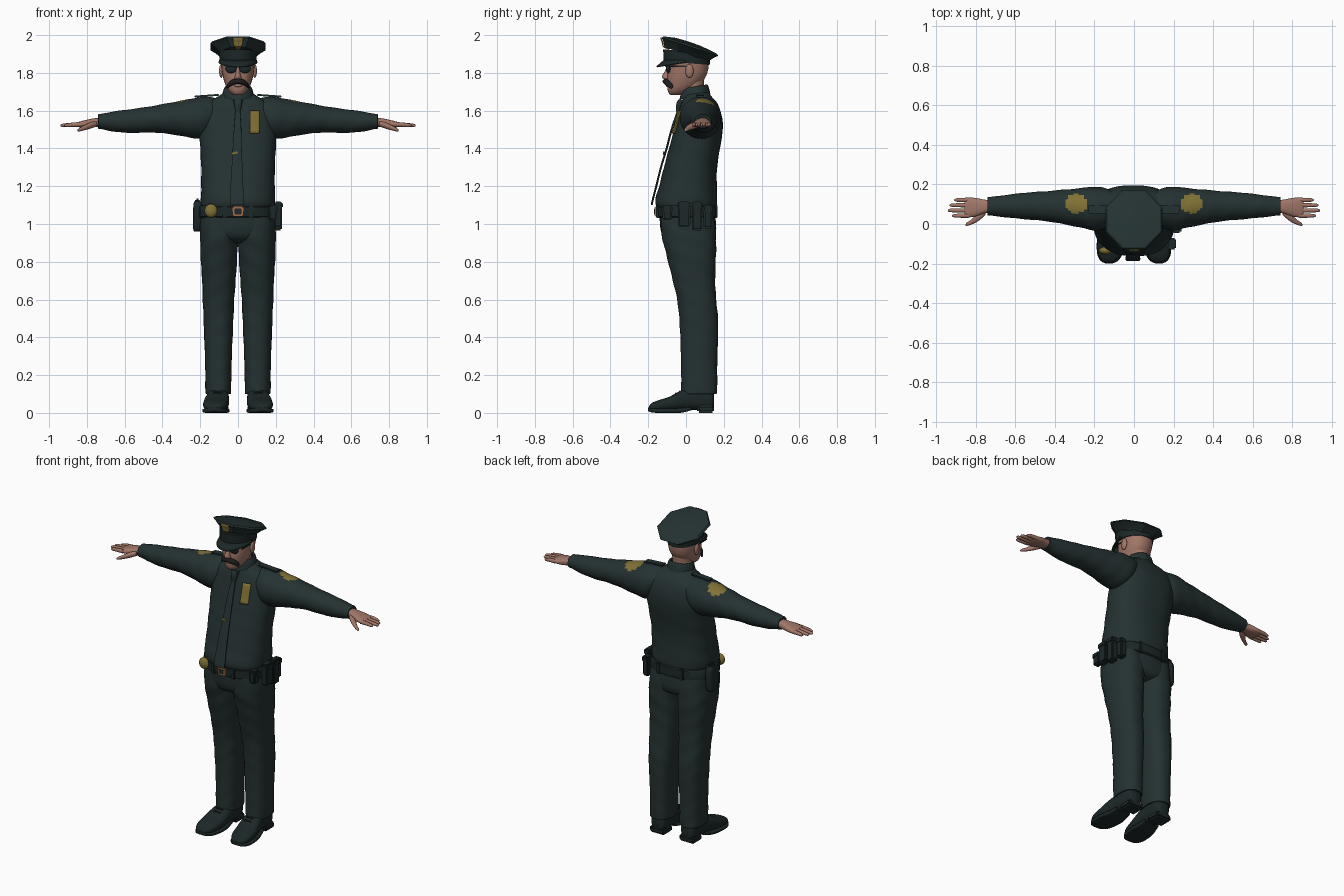
import bpy, bmesh, math
from mathutils import Vector
from mathutils.bvhtree import BVHTree


def material(name, rgb):
    m = bpy.data.materials.new(name)
    m.diffuse_color = (*rgb, 1)
    return m


UNIFORM = material("dark_green_cloth", (0.018, 0.031, 0.031))
LEATHER = material("black_leather", (0.012, 0.021, 0.021))
SKIN = material("skin", (0.36, 0.185, 0.14))
GOLD = material("dull_gold", (0.22, 0.165, 0.035))
COPPER = material("copper_buckle", (0.38, 0.15, 0.06))
HAIR = material("black_hair", (0.012, 0.012, 0.013))
GLASS = material("dark_lens", (0.012, 0.022, 0.024))


def finish(name, bm, mats, angle=40):
    bmesh.ops.recalc_face_normals(bm, faces=bm.faces)
    me = bpy.data.meshes.new(name)
    bm.to_mesh(me)
    bm.free()
    me.shade_smooth()
    me.set_sharp_from_angle(angle=math.radians(angle))
    for m in mats:
        me.materials.append(m)
    ob = bpy.data.objects.new(name, me)
    bpy.context.collection.objects.link(ob)
    return ob


def catmull(p, k):
    """Smoothly interpolate ring parameters, k steps per span."""
    out = []
    for i in range(len(p) - 1):
        q = [p[max(i - 1, 0)], p[i], p[i + 1], p[min(i + 2, len(p) - 1)]]
        for j in range(k):
            t = j / k
            out.append([0.5 * (2 * b + (c - a) * t + (2 * a - 5 * b + 4 * c - d) * t * t
                               + (3 * b - a - 3 * c + d) * t ** 3) for a, b, c, d in zip(*q)])
    return out + [list(p[-1])]


def loft(name, rings, axis, mat, n=24, k=4, p=2.0, tilt=0.0, side=1, wave=0.0,
         caps=True, angle=40, extra=None, rule=None):
    """Rings are (position on axis, a min, a max, b min, b max), superellipse sections."""
    bm = bmesh.new()
    loops = []
    for t, a0, a1, b0, b1 in catmull(rings, k):
        loop = []
        for i in range(n):
            w = 2 * math.pi * (i + 0.5) / n
            c, s = math.cos(w), math.sin(w)
            f = 1 + wave * math.sin(55 * t + 3 * w)
            a = (a0 + a1) / 2 + f * (a1 - a0) / 2 * math.copysign(abs(c) ** (2 / p), c)
            b = (b0 + b1) / 2 + f * (b1 - b0) / 2 * math.copysign(abs(s) ** (2 / p), s)
            co = {'x': (t, a, b), 'y': (a, t, b), 'z': (a, b, t - tilt * b)}[axis]
            loop.append(bm.verts.new((co[0] * side, co[1], co[2])))
        loops.append(loop)
    for u, v in zip(loops, loops[1:]):
        for i in range(n):
            j = (i + 1) % n
            bm.faces.new((u[i], u[j], v[j], v[i]))
    if caps:
        bm.faces.new(loops[0])
        bm.faces.new(loops[-1])
    if rule:
        for f in bm.faces:
            f.material_index = int(rule(f.calc_center_median()))
    return finish(name, bm, [mat] + ([extra] if extra else []), angle)


def box(name, c, size, mat, rot_y=0.0, bevel=0.008):
    bm = bmesh.new()
    bmesh.ops.create_cube(bm, size=1)
    for v in bm.verts:
        v.co = Vector([v.co[i] * size[i] for i in range(3)])
    if bevel:
        bmesh.ops.bevel(bm, geom=bm.edges[:], offset=bevel, segments=2, affect='EDGES')
    ob = finish(name, bm, [mat])
    ob.location, ob.rotation_euler = c, (0, rot_y, 0)
    return ob


def ball(name, c, r, mat):
    bm = bmesh.new()
    bmesh.ops.create_uvsphere(bm, u_segments=20, v_segments=12, radius=1)
    for v in bm.verts:
        v.co = Vector([v.co[i] * r[i] + c[i] for i in range(3)])
    return finish(name, bm, [mat], 180)


def plate(name, cx, cz, w, h, target, mat, taper=lambda v: 1.0, n=8):
    """Thin sheet laid onto the front of the target part."""
    me = target.data
    tree = BVHTree.FromPolygons([v.co for v in me.vertices], [f.vertices[:] for f in me.polygons])
    bm = bmesh.new()
    grid = []
    for j in range(n + 1):
        v = j / n
        row = []
        for i in range(n + 1):
            x, z = cx + (i / n - 0.5) * w * taper(v), cz + (v - 0.5) * h
            hit = tree.ray_cast(Vector((x, -1, z)), Vector((0, 1, 0)))[0]
            row.append(bm.verts.new((x, (hit.y if hit else -0.13) - 0.006, z)))
        grid.append(row)
    for j in range(n):
        for i in range(n):
            bm.faces.new((grid[j][i], grid[j][i + 1], grid[j + 1][i + 1], grid[j + 1][i]))
    ob = finish(name, bm, [mat])
    mod = ob.modifiers.new("thickness", 'SOLIDIFY')
    mod.thickness, mod.offset = 0.007, 0
    return ob


# Shirt, trousers seat, belt
shirt = loft("shirt", [
    (1.075, -.185, .185, -.14, .15), (1.10, -.195, .195, -.16, .163), (1.14, -.197, .197, -.16, .166),
    (1.2, -.195, .195, -.142, .163), (1.3, -.195, .195, -.117, .165), (1.4, -.2, .2, -.09, .18),
    (1.5, -.205, .205, -.063, .195), (1.58, -.2, .2, -.042, .188), (1.64, -.165, .165, -.025, .165),
    (1.675, -.105, .105, -.01, .135), (1.7, -.07, .07, 0, .115)], 'z', UNIFORM, n=48, p=2.4, wave=.006)
loft("trouser_seat", [
    (1.1, -.19, .19, -.14, .15), (1.03, -.197, .197, -.14, .157), (.96, -.198, .198, -.133, .16),
    (.92, -.15, .15, -.11, .145), (.9, -.06, .06, -.06, .1)], 'z', UNIFORM, n=40, p=2.4)
loft("belt", [(1.035, -.2, .2, -.148, .162), (1.04, -.205, .205, -.154, .168),
              (1.09, -.205, .205, -.156, .168), (1.097, -.2, .2, -.15, .162)],
     'z', LEATHER, n=40, k=1, p=2.4)
box("buckle_frame", (0, -.16, 1.066), (.056, .012, .052), COPPER, bevel=.004)
box("buckle_centre", (0, -.164, 1.066), (.038, .01, .034), LEATHER, bevel=.003)
ball("belt_badge", (-.143, -.135, 1.07), (.034, .02, .036), GOLD)

# Pouches on the left hip, holster on the right hip, loops around the belt
for i, (y, w, z0, z1) in enumerate([(-.1, .05, 1.02, 1.10), (-.01, .065, .985, 1.12),
                                    (.058, .055, .965, 1.12), (.115, .045, .975, 1.1)]):
    x = (.185, .212, .212, .19)[i]
    box(f"pouch_{i}", (x, y, (z0 + z1) / 2), (.042, w, z1 - z0), LEATHER)
    box(f"pouch_flap_{i}", (x + .004, y, z1 - .02), (.046, w + .008, .035), LEATHER)
loft("holster", [(.96, -.232, -.195, .02, .075), (.98, -.238, -.19, .005, .085), (1.06, -.238, -.19, -.01, .09),
                 (1.1, -.236, -.19, -.01, .085), (1.12, -.232, -.195, 0, .07)], 'z', LEATHER, p=3.5)
box("pistol_grip", (-.216, .05, 1.11), (.026, .05, .05), LEATHER, rot_y=.1)
for i, (x, y) in enumerate([(-.07, -.147), (.07, -.147), (-.08, .157), (.08, .157)]):
    box(f"belt_loop_{i}", (x, y, 1.066), (.025, .022, .07), LEATHER, bevel=.004)

# Tie, clip, shirt badge, placket
loft("tie", [(1.60, -.014, .012, -.048, -.034), (1.5, -.022, .018, -.082, -.07), (1.4, -.028, .02, -.108, -.097),
             (1.3, -.034, .024, -.138, -.127), (1.2, -.04, .028, -.163, -.152), (1.13, -.043, .032, -.181, -.17),
             (1.1, -.04, .03, -.187, -.177)], 'z', UNIFORM, n=16, p=4)
loft("tie_knot", [(1.66, -.024, .024, -.04, 0), (1.635, -.022, .022, -.052, 0), (1.595, -.013, .013, -.052, -.02)],
     'z', UNIFORM, n=12, p=3)
box("tie_clip", (-.018, -.117, 1.376), (.036, .008, .012), GOLD, rot_y=-.2, bevel=.002)
plate("chest_badge", .088, 1.54, .05, .12, shirt, GOLD)

# Collar
loft("collar", [(1.665, -.085, .085, -.035, .13), (1.70, -.078, .078, -.027, .122), (1.72, -.067, .067, -.018, .112),
                (1.71, -.058, .058, -.01, .104)], 'z', UNIFORM, n=28, tilt=-.17, caps=False)


def on_patch(c):
    return c.z > 1.59 and ((abs(c.x) - .292) / .055) ** 2 + ((c.y - .103) / .05) ** 2 < 1


for s, tag in ((1, "left"), (-1, "right")):
    # Sleeve with gold shoulder patch
    loft(tag + "_sleeve", [
        (.1, .0, .16, 1.52, 1.665), (.15, -.022, .182, 1.47, 1.672), (.2, -.032, .188, 1.452, 1.672),
        (.28, -.016, .18, 1.462, 1.657), (.36, .0, .173, 1.476, 1.642), (.45, .015, .165, 1.484, 1.625),
        (.55, .024, .158, 1.482, 1.61), (.65, .034, .146, 1.488, 1.597), (.72, .042, .137, 1.502, 1.584),
        (.74, .045, .134, 1.505, 1.58), (.735, .06, .12, 1.52, 1.565)],
        'x', UNIFORM, n=48, k=6, side=s, wave=.012, extra=GOLD, rule=on_patch)
    box(tag + "_epaulette", (s * .165, .075, 1.679), (.13, .042, .01), UNIFORM, rot_y=s * .07, bevel=.003)
    # Hand, fingers, thumb
    loft(tag + "_palm", [(.72, .06, .12, 1.515, 1.563), (.76, .052, .124, 1.513, 1.56), (.8, .038, .132, 1.51, 1.552),
                         (.84, .033, .133, 1.512, 1.542), (.855, .04, .128, 1.518, 1.536)], 'x', SKIN, p=2.5, side=s)
    for i, tip in enumerate((.92, .94, .932, .908)):
        y = .042 + i * .0265 + .0
        loft(f"{tag}_finger_{i}", [(.835, y - .012, y + .012, 1.514, 1.54), (.875, y - .011, y + .011, 1.514, 1.537),
                                   (tip - .012, y - .009, y + .009, 1.513, 1.531),
                                   (tip, y - .003, y + .003, 1.519, 1.524)], 'x', SKIN, n=10, k=3, side=s)
    loft(tag + "_thumb", [(.75, .045, .085, 1.515, 1.545), (.785, .015, .06, 1.503, 1.537),
                          (.82, -.003, .024, 1.494, 1.519), (.845, -.01, .008, 1.489, 1.505),
                          (.85, -.006, .0, 1.492, 1.499)], 'x', SKIN, n=12, side=s)
    # Trouser leg
    loft(tag + "_trouser_leg", [
        (1.04, .0, .195, -.13, .15), (.95, -.002, .2, -.13, .158), (.88, .002, .2, -.115, .16),
        (.8, .006, .197, -.095, .157), (.7, .012, .19, -.07, .155), (.6, .02, .187, -.047, .16),
        (.5, .024, .183, -.036, .17), (.4, .028, .179, -.03, .17), (.25, .034, .174, -.026, .166),
        (.13, .036, .173, -.026, .165), (.1, .038, .17, -.022, .162), (.11, .05, .155, 0, .14)],
        'z', UNIFORM, n=32, p=2.3, side=s, wave=.012)
    # Shoe upper, sole, heel
    loft(tag + "_shoe", [
        (-.197, .105, .145, .018, .032), (-.185, .085, .165, .012, .05), (-.15, .062, .182, .01, .066),
        (-.09, .05, .184, .01, .085), (-.04, .047, .175, .012, .112), (.02, .048, .162, .014, .135),
        (.09, .053, .155, .015, .14), (.135, .06, .148, .018, .125), (.148, .08, .128, .03, .1)],
        'y', LEATHER, p=2.5, side=s)
    loft(tag + "_sole", [(-.2, .11, .142, .01, .028), (-.185, .08, .17, .003, .026), (-.15, .058, .186, 0, .024),
                         (-.09, .046, .188, 0, .024), (-.03, .048, .176, 0, .026), (.03, .055, .16, .014, .034)],
         'y', LEATHER, p=5, side=s)
    box(tag + "_heel", (s * .104, .104, .02), (.106, .09, .04), LEATHER, bevel=.01)
    for i in range(3):
        box(f"{tag}_lace_{i}", (s * .108, -.055 + i * .022, .102 + i * .011), (.05, .008, .012), LEATHER, bevel=.003)
    # Ear, lens, temple arm, eyebrow
    ball(tag + "_ear", (s * .089, .018, 1.81), (.011, .022, .036), SKIN)
    ball(tag + "_lens", (s * .036, -.094, 1.824), (.032, .012, .026), GLASS)
    box(tag + "_temple_arm", (s * .086, -.035, 1.835), (.006, .105, .008), GLASS, bevel=.002)
    ball(tag + "_eyebrow", (s * .038, -.094, 1.852), (.026, .01, .006), HAIR)
    # Half of the moustache
    loft(tag + "_moustache", [(0, -.124, -.095, 1.742, 1.768), (.02, -.122, -.088, 1.738, 1.768),
                              (.042, -.11, -.075, 1.728, 1.757), (.056, -.092, -.068, 1.718, 1.738),
                              (.06, -.084, -.076, 1.717, 1.722)], 'x', HAIR, n=14, side=s)

# Neck, head, nose, lip
loft("neck", [(1.64, -.06, .06, -.01, .1), (1.72, -.058, .058, -.025, .095), (1.8, -.06, .06, -.03, .1)], 'z', SKIN)
loft("head", [(1.682, -.015, .015, -.078, -.04), (1.69, -.034, .034, -.09, -.01), (1.71, -.053, .053, -.098, .035),
              (1.74, -.068, .068, -.1, .075), (1.78, -.08, .08, -.1, .105), (1.82, -.086, .086, -.097, .118),
              (1.86, -.089, .089, -.096, .12), (1.9, -.085, .085, -.09, .115)], 'z', SKIN, n=32, p=2.2)
loft("nose", [(1.764, -.01, .01, -.112, -.09), (1.772, -.019, .019, -.124, -.08), (1.785, -.015, .015, -.127, -.08),
              (1.81, -.01, .01, -.112, -.08), (1.84, -.008, .008, -.1, -.08)], 'z', SKIN, n=16)
ball("lower_lip", (0, -.098, 1.733), (.022, .009, .008), SKIN)
box("glasses_bridge", (0, -.106, 1.836), (.02, .008, .007), GLASS, bevel=.002)

# Cap: band, tilted eight-sided crown, visor, badge
loft("cap_band", [(1.852, -.098, .098, -.118, .126), (1.915, -.101, .101, -.122, .13)],
     'z', LEATHER, n=32, k=1, tilt=.08)
crown = loft("cap_crown", [
    (1.9, -.102, .102, -.124, .13), (1.925, -.128, .128, -.13, .156), (1.945, -.157, .157, -.14, .183),
    (1.955, -.148, .148, -.132, .172), (1.968, -.07, .07, -.06, .085), (1.97, -.01, .01, -.005, .02)],
    'z', UNIFORM, n=8, k=1, tilt=.32, angle=25)
bm = bmesh.new()
rows = [[bm.verts.new((-math.cos(w) * (.099 + .005 * f), .0 - math.sin(w) * (.118 + .04 * f),
                       1.868 - .022 * f * math.sin(w) - .012 * f))
         for w in [math.pi * i / 20 for i in range(21)]] for f in (0, .5, 1)]
for u, v in zip(rows, rows[1:]):
    for i in range(20):
        bm.faces.new((u[i], u[i + 1], v[i + 1], v[i]))
visor = finish("cap_visor", bm, [LEATHER])
visor.modifiers.new("thickness", 'SOLIDIFY').thickness = 0.006
plate("cap_badge", 0, 1.957, .052, .062, crown, GOLD, taper=lambda v: .45 + .55 * min(1, v * 2))
